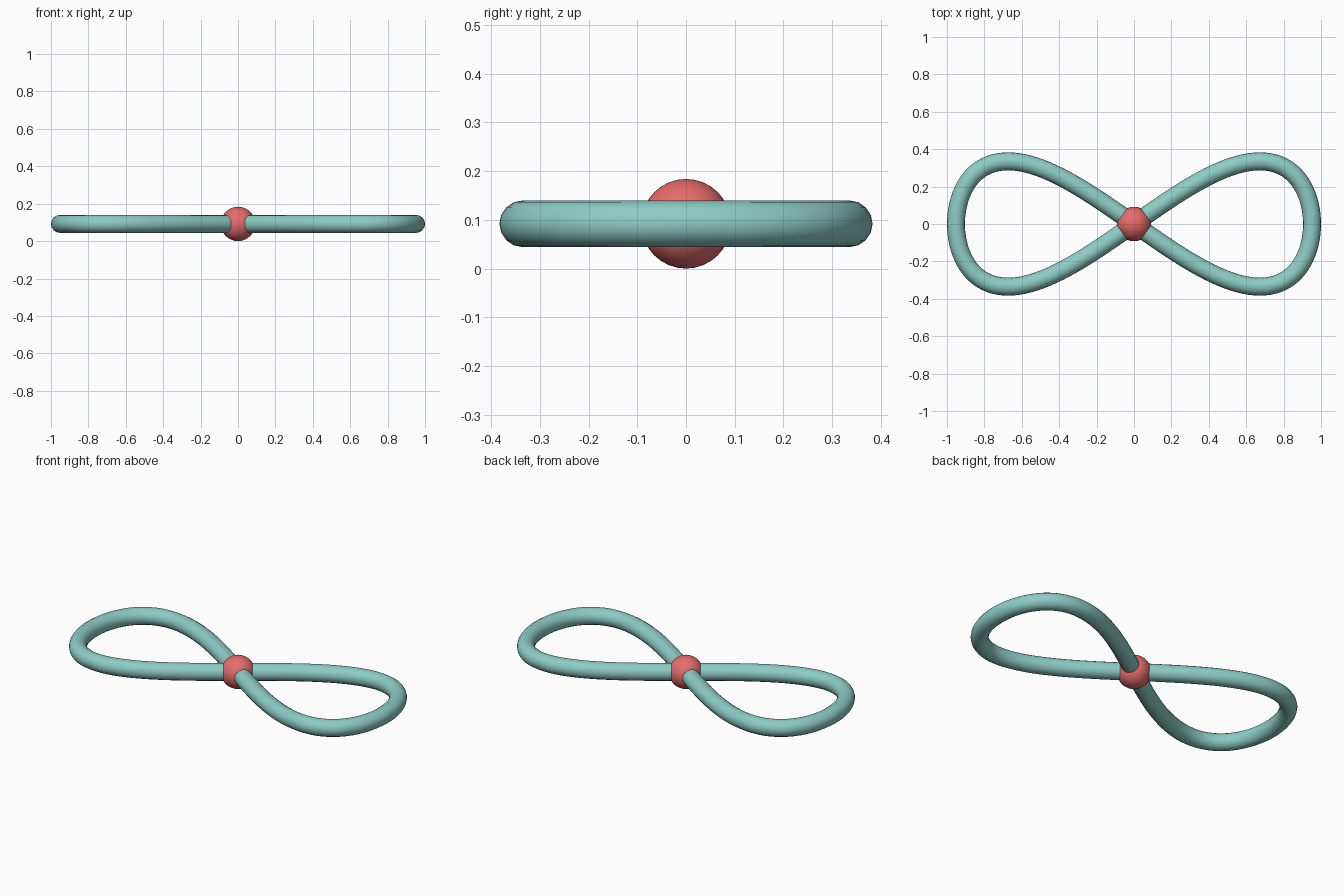
import bpy
from math import sin, cos, tau

if "Cube" in bpy.data.objects:
    bpy.data.objects.remove(bpy.data.objects["Cube"])

A, H = 0.952, 0.335      # half length and half width of the loop centre line
TUBE, BALL = 0.048, 0.092
N = 160


def material(name, rgb):
    m = bpy.data.materials.new(name)
    m.diffuse_color = (*rgb, 1)
    m.use_nodes = True
    m.node_tree.nodes["Principled BSDF"].inputs["Base Color"].default_value = m.diffuse_color
    return m


# figure-eight tube
curve = bpy.data.curves.new("figure_eight_loop", 'CURVE')
curve.dimensions = '3D'
curve.twist_mode = 'Z_UP'
curve.bevel_depth = TUBE
curve.bevel_resolution = 6
spline = curve.splines.new('POLY')
spline.points.add(N - 1)
for i, p in enumerate(spline.points):
    t = tau * i / N
    p.co = (A * cos(t), H * sin(2 * t), BALL, 1)
spline.use_cyclic_u = True
loop = bpy.data.objects.new("figure_eight_loop", curve)
bpy.context.collection.objects.link(loop)
bpy.context.view_layer.objects.active = loop
loop.select_set(True)
bpy.ops.object.convert(target='MESH')
loop = bpy.context.object
bpy.ops.object.shade_smooth()
loop.data.materials.clear()
loop.data.materials.append(material("teal", (0.27, 0.60, 0.56)))

# ball covering the crossing
bpy.ops.mesh.primitive_uv_sphere_add(segments=32, ring_count=16, radius=BALL,
                                     location=(0, 0, BALL))
ball = bpy.context.object
ball.name = "centre_ball"
bpy.ops.object.shade_smooth()
ball.data.materials.append(material("red", (0.80, 0.15, 0.15)))
